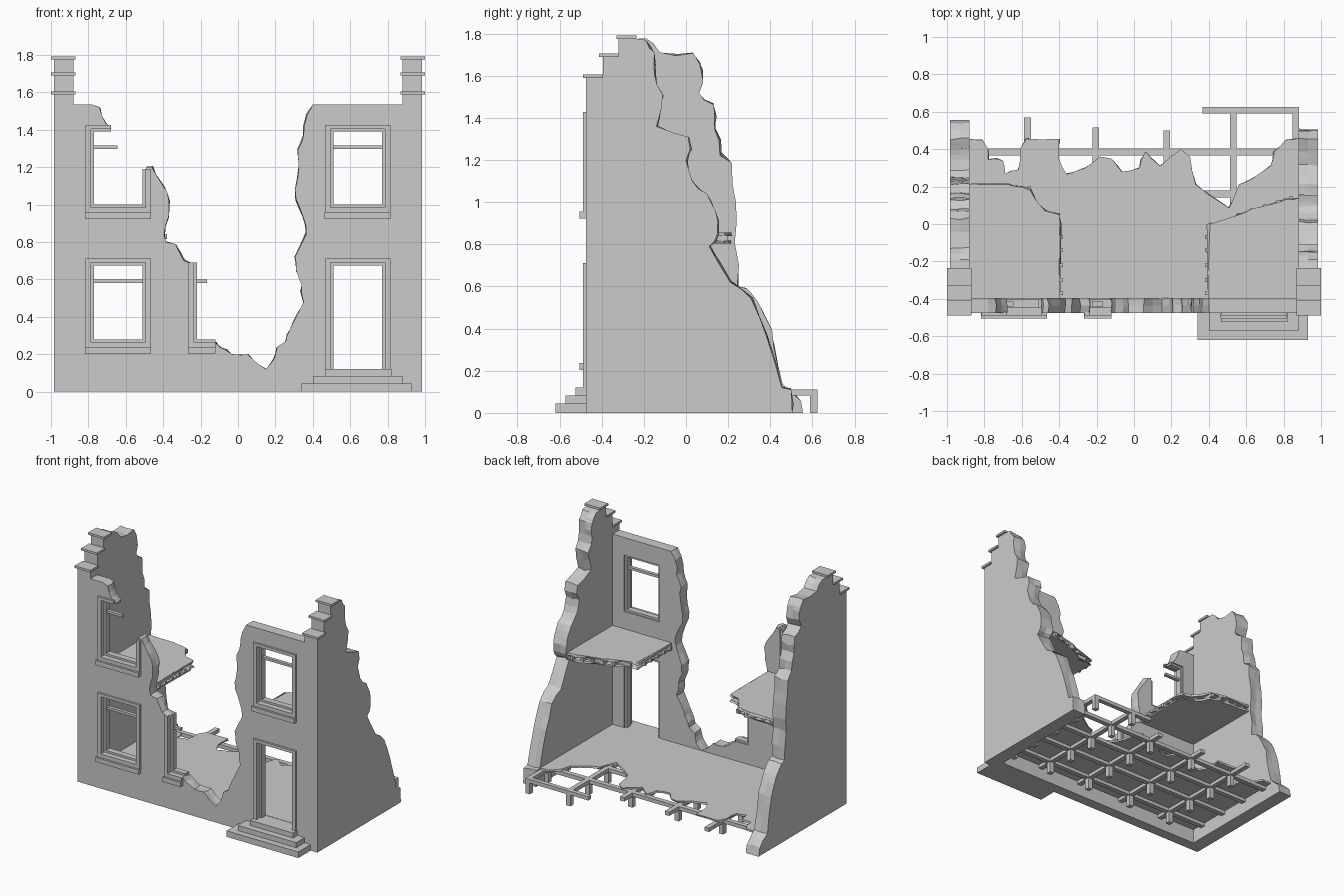
import bpy, bmesh, random
from mathutils import Vector

random.seed(4)
if "Cube" in bpy.data.objects:
    bpy.data.objects.remove(bpy.data.objects["Cube"], do_unlink=True)

stone = bpy.data.materials.new("plain_grey")
stone.use_nodes = True
GREY = (0.6, 0.6, 0.6, 1)
stone.diffuse_color = GREY
stone.node_tree.nodes["Principled BSDF"].inputs["Base Color"].default_value = GREY


def finish(name, bm):
    bmesh.ops.recalc_face_normals(bm, faces=bm.faces)
    mesh = bpy.data.meshes.new(name)
    bm.to_mesh(mesh)
    bm.free()
    mesh.materials.append(stone)
    obj = bpy.data.objects.new(name, mesh)
    bpy.context.collection.objects.link(obj)
    return obj


def boxes(name, spans):
    """One object made of boxes given as (x0, x1, y0, y1, z0, z1)."""
    bm = bmesh.new()
    for x0, x1, y0, y1, z0, z1 in spans:
        made = bmesh.ops.create_cube(bm, size=1)["verts"]
        for v in made:
            v.co = Vector((x0 + (v.co.x + .5) * (x1 - x0),
                           y0 + (v.co.y + .5) * (y1 - y0),
                           z0 + (v.co.z + .5) * (z1 - z0)))
    return finish(name, bm)


def wobble(p, amount):
    return tuple(max(0, c) if i else c for i, c in
                 enumerate(c + random.uniform(-amount, amount) for c in p))


def crumble(points, amount):
    """Add an irregular point in the middle of each longer broken edge."""
    out = [points[0]]
    for a, b in zip(points, points[1:]):
        if (Vector(a) - Vector(b)).length > .07:
            out.append(wobble(((a[0] + b[0]) / 2, (a[1] + b[1]) / 2), amount))
        out.append(b)
    return out


def prism(name, clean, broken, depths, place, rough=.009):
    """Extrude an outline whose broken part varies through the thickness."""
    broken = crumble(broken, rough)
    bm = bmesh.new()
    rings = []
    for i, d in enumerate(depths):
        edge = [wobble(p, rough) if i else p for p in broken[1:-1]]
        ring = clean + [broken[0]] + edge + [broken[-1]]
        rings.append([bm.verts.new(place(u, v, d)) for u, v in ring])
    n = len(rings[0])
    bm.faces.new(rings[0])
    bm.faces.new(rings[-1])
    for a, b in zip(rings, rings[1:]):
        for i in range(n):
            j = (i + 1) % n
            bm.faces.new((a[i], a[j], b[j], b[i]))
    return finish(name, bm)


def along_x(u, v, d):
    return (d, u, v)


def along_y(u, v, d):
    return (u, d, v)


def along_z(u, v, d):
    return (u, v, d)


def cut(target, spans):
    cutter = boxes("opening_cutter", spans)
    cutter.hide_render = True
    mod = target.modifiers.new("openings", "BOOLEAN")
    mod.object, mod.operation, mod.solver = cutter, "DIFFERENCE", "EXACT"
    bpy.context.view_layer.objects.active = target
    bpy.ops.object.modifier_apply(modifier=mod.name)
    bpy.data.objects.remove(cutter, do_unlink=True)


# Side walls: stepped front gable, crumbling rear edge
gable = [(-.475, 0), (-.475, 1.59), (-.395, 1.59), (-.395, 1.69),
         (-.32, 1.69), (-.32, 1.775)]
right_edge = [(-.24, 1.775), (-.19, 1.77), (-.15, 1.71), (-.15, 1.61), (-.11, 1.51),
              (-.14, 1.36), (.01, 1.31), (.02, 1.25), (0, 1.2), (.03, 1.1), (.1, 1.04),
              (.14, .96), (.15, .85), (.11, .79), (.21, .62), (.31, .54), (.38, .37),
              (.455, .12), (.5, .11), (.505, 0)]
left_edge = [(-.24, 1.775), (-.19, 1.77), (-.13, 1.71), (.03, 1.71), (.08, 1.63),
             (.055, 1.52), (.13, 1.47), (.14, 1.35), (.17, 1.23), (.21, 1.18),
             (.23, 1), (.23, .8), (.25, .6), (.31, .56), (.37, .47), (.42, .32),
             (.45, .13), (.54, .06), (.555, 0)]
for side, sign, edge in (("right", 1, right_edge), ("left", -1, left_edge)):
    prism(side + "_side_wall", gable, edge, [sign * x for x in (.985, .93, .88)], along_x)
    boxes(side + "_coping", [(*sorted((sign * .87, sign)), y, y + .095, z, z + .016)
                             for y, z in ((-.49, 1.59), (-.413, 1.69), (-.33, 1.775))])

# Front wall with a large breach
front_edge = [(-.78, 1.535), (-.74, 1.52), (-.71, 1.44), (-.67, 1.4), (-.66, 1.2),
              (-.6, 1.1), (-.52, 1.1), (-.49, 1.2), (-.46, 1.2), (-.4, 1.1), (-.37, 1.02),
              (-.37, .94), (-.395, .84), (-.385, .8), (-.335, .79), (-.29, .7),
              (-.24, .68), (-.21, .6), (-.19, .45), (-.15, .3), (-.1, .24), (-.03, .2),
              (.05, .2), (.1, .155), (.15, .12), (.19, .17), (.21, .24), (.255, .27),
              (.28, .34), (.32, .42), (.35, .48), (.34, .57), (.31, .65), (.305, .72),
              (.365, .84), (.35, .93), (.31, 1.03), (.305, 1.08), (.325, 1.19),
              (.32, 1.29), (.35, 1.37), (.37, 1.48), (.4, 1.535)]
front = prism("front_wall", [(.885, 1.535), (.885, 0), (-.885, 0), (-.885, 1.535)],
              front_edge, (-.475, -.435, -.395), along_y, .007)
WINDOW_W, UP, LOW = .29, (.985, 1.405), (.265, .69)
holes = [(x, x + WINDOW_W, -.6, -.3, z0, z1) for x, (z0, z1) in
         ((-.785, UP), (-.785, LOW), (-.235, LOW), (.495, UP), (.495, (.12, .69)))]
cut(front, holes)


def surround(name, x0, z0, z1, right_top=None, head_end=None, sill_end=None,
             rail_end=None, door=False):
    """Casing, inner frame, sill and sash rail; ends may be broken short."""
    x1 = x0 + WINDOW_W
    head_end = x1 if head_end is None else head_end
    right_top = z1 if right_top is None else right_top
    sill_end = x1 + .03 if sill_end is None else sill_end
    whole = head_end == x1
    parts = []
    for y0, y1, out, inn, top in ((-.49, -.47, .03, 0, .022), (-.45, -.405, 0, .015, 0)):
        low = z0 - (0 if door else out)
        parts.append((x0 - out, x0 + inn, y0, y1, low, z1))
        if right_top > z0:
            parts.append((x1 - inn, x1 + out, y0, y1, low, right_top))
        if head_end > x0:
            parts.append((x0 - out, head_end + (out if whole else 0), y0, y1,
                          z1 - inn, z1 + top))
        if not door:
            parts.append((x0 - out, min(sill_end, x1 + out), y0, y1, low, z0 + inn))
    if not door:
        parts.append((x0 - .033, sill_end, -.505, -.47, z0 - .062, z0 - .028))
        rail = z1 - .1
        parts.append((x0, rail_end or x1, -.44, -.415, rail - .008, rail + .01))
    boxes(name, parts)


surround("upper_left_window", -.785, *UP, right_top=1.19, head_end=-.68, rail_end=-.645)
surround("lower_left_window", -.785, *LOW)
surround("broken_middle_window", -.235, *LOW, right_top=0, head_end=-.3,
         sill_end=-.12, rail_end=-.165)
surround("upper_right_window", .495, *UP)
surround("door_frame", .495, .12, .69, door=True)

# Entrance steps
boxes("front_steps", [(.34, .93, -.62, -.47, 0, .045), (.4, .88, -.573, -.47, .045, .083),
                      (.465, .82, -.525, -.4, .083, .12)])

# Ground floor with splintered rear edge
rear = [(-.885, .455), (-.81, .45), (-.78, .4), (-.78, .345), (-.7, .34), (-.69, .27),
        (-.62, .29), (-.61, .4), (-.575, .455), (-.4, .455), (-.4, .345), (-.36, .265),
        (-.26, .3), (-.18, .36), (-.12, .35), (-.065, .28), (.03, .3), (.06, .385),
        (.14, .31), (.25, .4), (.3, .36), (.33, .21), (.4, .155), (.51, .085),
        (.56, .21), (.62, .235), (.73, .31), (.75, .385), (.81, .45), (.885, .46)]
prism("ground_floor", [(.885, -.4), (-.885, -.4)], rear, (.122, .108), along_z, .006)

# Floor beams and the posts beneath them
rows = [-.29, -.065, .16, .385]
columns = {-.57: .57, -.205: .515, .175: .5, .53: .6, .865: .625}
W = .018
beams = [(-.885, .885, y - W, y + W, .083, .111) for y in rows]
beams += [(x - W, x + W, -.4, end, .083, .111) for x, end in columns.items()]
beams.append((.365, .883, .592, .625, .083, .111))
boxes("floor_beams", beams)
spots = [(x, y) for x in columns for y in rows] + [(.53, .607), (.865, .607)]
boxes("floor_posts", [(x - W, x + W, y - W, y + W, 0, .085) for x, y in spots])

# Remaining corners of the upper floor: boards, ceiling and joists
left_break = [(-.885, .215), (-.72, .21), (-.63, .2), (-.555, .18), (-.475, .07),
              (-.4, .05), (-.4, -.08), (-.395, -.2), (-.4, -.3), (-.395, -.4)]
right_break = [(.885, .14), (.81, .13), (.75, .11), (.67, .09), (.59, .06), (.52, .01),
               (.47, -.03), (.405, -.06), (.4, -.15), (.395, -.3), (.395, -.4)]
for side, sign, edge in (("left", -1, left_break), ("right", 1, right_break)):
    corner = [(sign * .885, -.4)]
    for part, z0, z1 in (("boards", .857, .84), ("ceiling", .818, .805)):
        prism(f"{side}_upper_{part}", corner, edge, (z0, z1), along_z, .01)
    joists = []
    for y in (-.37, -.3, -.22, -.14, -.07, 0, .07):
        reach = .38 if y < -.05 else .45 if y < .03 else .5 if sign < 0 else .64
        joists.append((*sorted((sign * reach, sign * .885)), y - .01, y + .01, .815, .843))
    for i in range(5):
        x = sign * (.56 + i * .07)
        end = .2 if sign < 0 else .06 + i * .022
        joists.append((x - .01, x + .01, -.4, end, .815, .843))
    boxes(side + "_upper_joists", joists)
